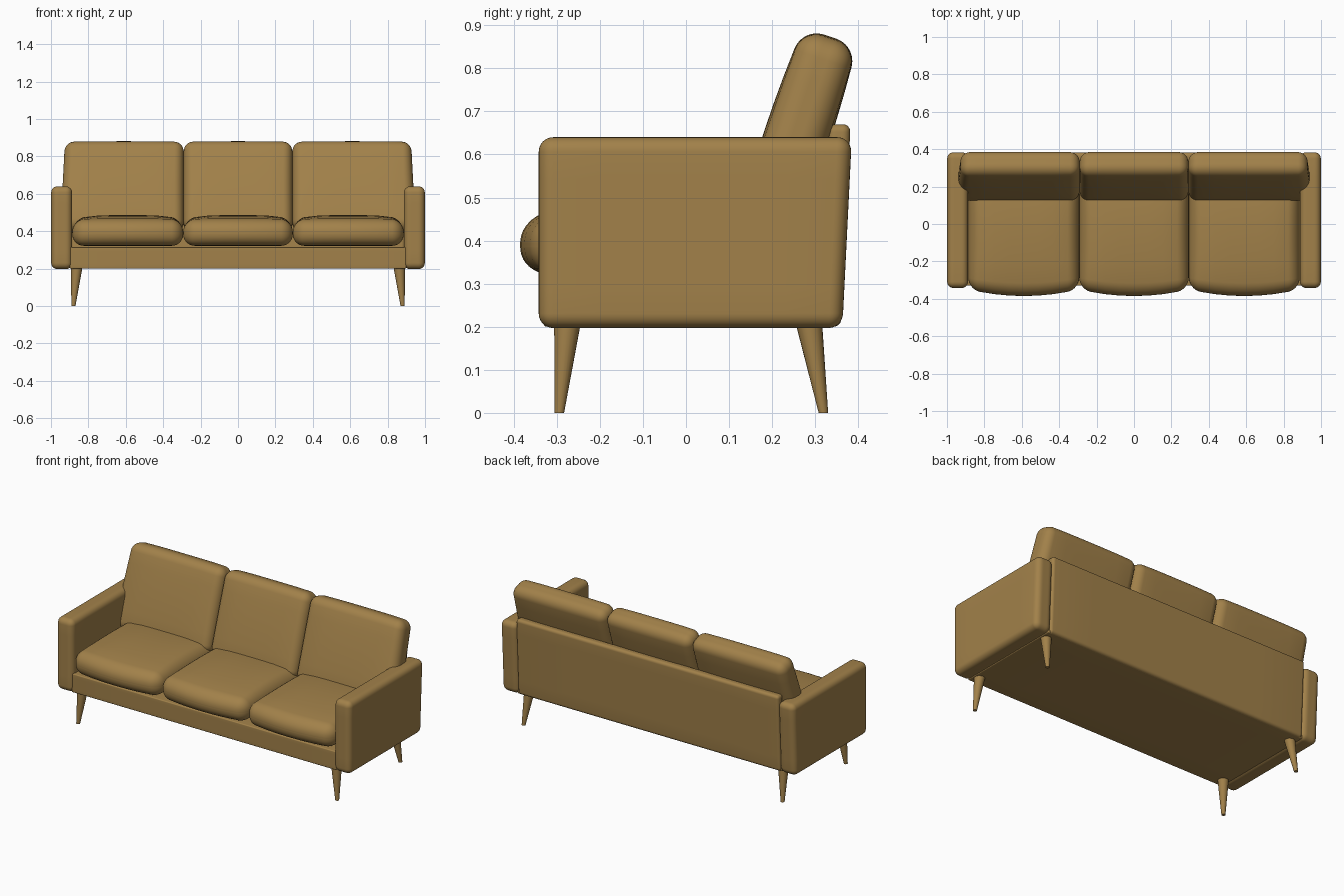
import bpy, bmesh, math
from mathutils import Vector, Matrix

if "Cube" in bpy.data.objects:
    bpy.data.objects.remove(bpy.data.objects["Cube"])

mat = bpy.data.materials.new("mustard brown")
mat.diffuse_color = (0.36, 0.22, 0.068, 1)
mat.use_nodes = True
mat.node_tree.nodes["Principled BSDF"].inputs["Base Color"].default_value = mat.diffuse_color


def finish(bm, name, angle=60):
    me = bpy.data.meshes.new(name)
    bmesh.ops.recalc_face_normals(bm, faces=bm.faces[:])
    bm.to_mesh(me)
    bm.free()
    me.materials.append(mat)
    ob = bpy.data.objects.new(name, me)
    bpy.context.collection.objects.link(ob)
    bpy.ops.object.select_all(action='DESELECT')
    ob.select_set(True)
    bpy.context.view_layer.objects.active = ob
    bpy.ops.object.shade_smooth_by_angle(angle=math.radians(angle))
    return ob


def rounded_box(name, lo, hi, r, shape=None):
    """Box with round edges; shape(p, u) moves each point, u is its -1..1 place in the box."""
    lo, hi = Vector(lo), Vector(hi)
    c, h = (lo + hi) / 2, (hi - lo) / 2
    n, k = 14, 4          # segments per side, of which k in each round edge
    bm = bmesh.new()
    bmesh.ops.create_cube(bm, size=2)
    bmesh.ops.subdivide_edges(bm, edges=bm.edges[:], cuts=n - 1, use_grid_fill=True)
    for v in bm.verts:
        p = Vector()
        for a in range(3):
            i = round((v.co[a] + 1) / 2 * n)
            if i <= k:
                p[a] = -h[a] + r * i / k
            elif i >= n - k:
                p[a] = h[a] - r * (n - i) / k
            else:
                p[a] = (h[a] - r) * (2 * (i - k) / (n - 2 * k) - 1)
        q = Vector([max(-(h[a] - r), min(h[a] - r, p[a])) for a in range(3)])
        d = p - q
        if d.length > 1e-7:
            p = q + d.normalized() * r
        u = Vector([p[a] / h[a] for a in range(3)])
        p = p + c
        v.co = shape(p, u) if shape else p
    return finish(bm, name)


def lean(p, u):
    # rear faces lean slightly backwards
    if u.y > 0:
        p.y -= 0.022 * (1 - u.z) / 2 * u.y
    return p


# frame: base, back panel and arms
rounded_box("base", (-0.9, -0.33, 0.2), (0.9, 0.35, 0.315), 0.006)


def lean_panel(p, u):
    p.y -= 0.022 * (1 - u.z) / 2
    return p


rounded_box("back_panel", (-0.892, 0.33, 0.2), (0.892, 0.382, 0.67), 0.018, lean_panel)
for s, side in ((-1, "left"), (1, "right")):
    x0, x1 = sorted((s * 0.887, s * 0.999))
    rounded_box(side + "_arm", (x0, -0.342, 0.197), (x1, 0.385, 0.64), 0.034, lean)


# seat cushions: crowned on top, bowed at the front
def seat_shape(p, u):
    if u.z > 0:
        p.z += 0.028 * u.z * (1 - u.x ** 4) * (1 - u.y ** 2)
    if u.y < 0:
        p.y += 0.036 * u.y * (1 - u.x ** 2)
    return p


# back cushions: puffed front, then tilted back about their foot
tilt = Matrix.Rotation(math.radians(-18.4), 3, 'X')


def back_shape(p, u):
    p.y += 0.010 * u.y * (1 - u.x ** 4) * (1 - u.z ** 2)
    p.z += 0.005 * u.z * (1 - u.x ** 4)
    p.x -= 0.012 * u.z * (p.x / 0.93) ** 3
    return tilt @ p + Vector((0, 0.177, 0.40))


places = (("left", -0.886, -0.293, -0.938, -0.291),
          ("middle", -0.293, 0.293, -0.291, 0.291),
          ("right", 0.293, 0.886, 0.291, 0.938))
for side, a, b, c, d in places:
    rounded_box(side + "_seat_cushion", (a, -0.349, 0.322), (b, 0.30, 0.458), 0.062, seat_shape)
    rounded_box(side + "_back_cushion", (c, -0.066, 0), (d, 0.066, 0.494), 0.05, back_shape)

# splayed tapered legs
for s, side in ((-1, "left"), (1, "right")):
    for end, y_top, y_foot in (("front", -0.275, -0.294), ("back", 0.285, 0.319)):
        bm = bmesh.new()
        bmesh.ops.create_cone(bm, cap_ends=True, segments=20, radius1=0.011,
                              radius2=0.031, depth=0.21)
        for v in bm.verts:
            t = v.co.z / 0.21 + 0.5
            v.co += Vector((s * (0.880 - 0.018 * t), y_foot + (y_top - y_foot) * t, 0.105))
        finish(bm, side + "_" + end + "_leg", 40)
